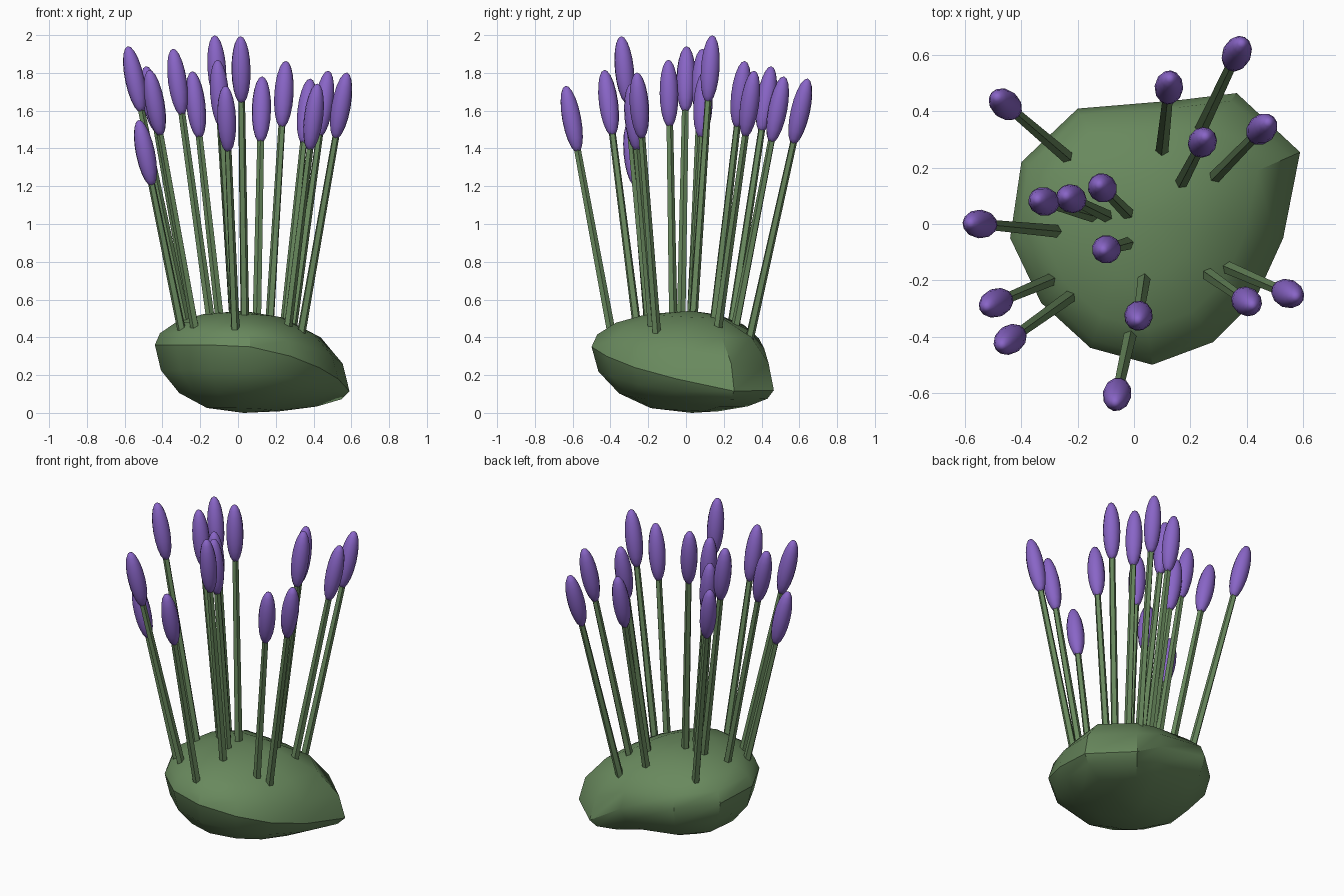
import bpy, bmesh, math
from mathutils import Vector
from mathutils.bvhtree import BVHTree

if "Cube" in bpy.data.objects:
    bpy.data.objects.remove(bpy.data.objects["Cube"])


def material(name, col):
    m = bpy.data.materials.new(name)
    m.diffuse_color = (*col, 1)
    m.use_nodes = True
    m.node_tree.nodes["Principled BSDF"].inputs["Base Color"].default_value = m.diffuse_color
    return m


GREEN = material("leaf green", (0.14, 0.25, 0.11))
PURPLE = material("petal purple", (0.25, 0.13, 0.57))


def make(name, bm, mat, angle):
    bmesh.ops.recalc_face_normals(bm, faces=bm.faces[:])
    me = bpy.data.meshes.new(name)
    bm.to_mesh(me)
    ob = bpy.data.objects.new(name, me)
    bpy.context.collection.objects.link(ob)
    me.materials.append(mat)
    bpy.ops.object.select_all(action='DESELECT')
    ob.select_set(True)
    bpy.context.view_layer.objects.active = ob
    bpy.ops.object.shade_smooth_by_angle(angle=math.radians(angle))
    return ob


# Lopsided mound: widest outline (x, y, z), domed above and below
outline = [(.59, .255, .115), (.365, .465, .12), (.16, .44, .24), (-.20, .41, .32),
           (-.40, .22, .34), (-.44, -.05, .36), (-.33, -.28, .36), (-.155, -.44, .36),
           (.065, -.50, .35), (.28, -.42, .30), (.43, -.27, .24), (.53, -.05, .18)]
bm = bmesh.new()
rings = []
for deg in (-68, -45, -22, 0, 20, 42, 66):
    c, s = math.cos(math.radians(deg)), math.sin(math.radians(deg))
    rings.append([bm.verts.new((x * c, y * c, z + s * ((.54 - z) if s > 0 else z)))
                  for x, y, z in outline])
n = len(outline)
for a, b in zip(rings, rings[1:]):
    for i in range(n):
        j = (i + 1) % n
        bm.faces.new((a[i], a[j], b[j], b[i]))
for ring, z in ((rings[0], 0), (rings[-1], .54)):
    pole = bm.verts.new((.03, .03, z))
    for i in range(n):
        bm.faces.new((ring[i], ring[(i + 1) % n], pole))
bmesh.ops.recalc_face_normals(bm, faces=bm.faces[:])
surface = BVHTree.FromBMesh(bm)
make("mound", bm, GREEN, 35)

# Flowers: bud centre x, y, z, then where the stem leaves the mound x, y
flowers = [(-.457, .425, 1.66, -.24, .24), (.124, .485, 1.605, .10, .265),
           (.365, .605, 1.595, .24, .34), (.243, .29, 1.685, .17, .15),
           (.454, .337, 1.635, .29, .17), (-.32, .08, 1.75, -.15, .03),
           (-.223, .09, 1.63, -.10, .03), (-.112, .128, 1.82, -.025, .04),
           (-.098, -.09, 1.69, -.025, -.07), (-.547, 0, 1.765, -.28, -.025),
           (-.49, -.28, 1.375, -.30, -.20), (-.44, -.41, 1.64, -.23, -.26),
           (.016, -.326, 1.815, .035, -.20), (-.06, -.605, 1.555, -.015, -.40),
           (.40, -.275, 1.565, .265, -.18), (.546, -.247, 1.625, .337, -.157)]
HALF = .18
for k, (x, y, z, bx, by) in enumerate(flowers, 1):
    root = surface.ray_cast(Vector((bx, by, 3)), Vector((0, 0, -1)))[0]
    bud = Vector((x, y, z))
    axis = (bud - root).normalized()
    rot = axis.to_track_quat('Z', 'Y')
    start, end = root - axis * .03, bud - axis * (HALF - .03)

    # Thin tapered stem
    bm = bmesh.new()
    bmesh.ops.create_cone(bm, cap_ends=True, segments=5, radius1=.024, radius2=.019,
                          depth=(end - start).length)
    stem = make(f"stem_{k}", bm, GREEN, 30)
    stem.rotation_mode = 'QUATERNION'
    stem.rotation_quaternion = rot
    stem.location = (start + end) / 2

    # Long oval bud
    bm = bmesh.new()
    bmesh.ops.create_uvsphere(bm, u_segments=12, v_segments=10, radius=1)
    bmesh.ops.scale(bm, vec=(.051, .051, HALF), verts=bm.verts[:])
    ob = make(f"bud_{k}", bm, PURPLE, 60)
    ob.rotation_mode = 'QUATERNION'
    ob.rotation_quaternion = rot
    ob.location = bud
